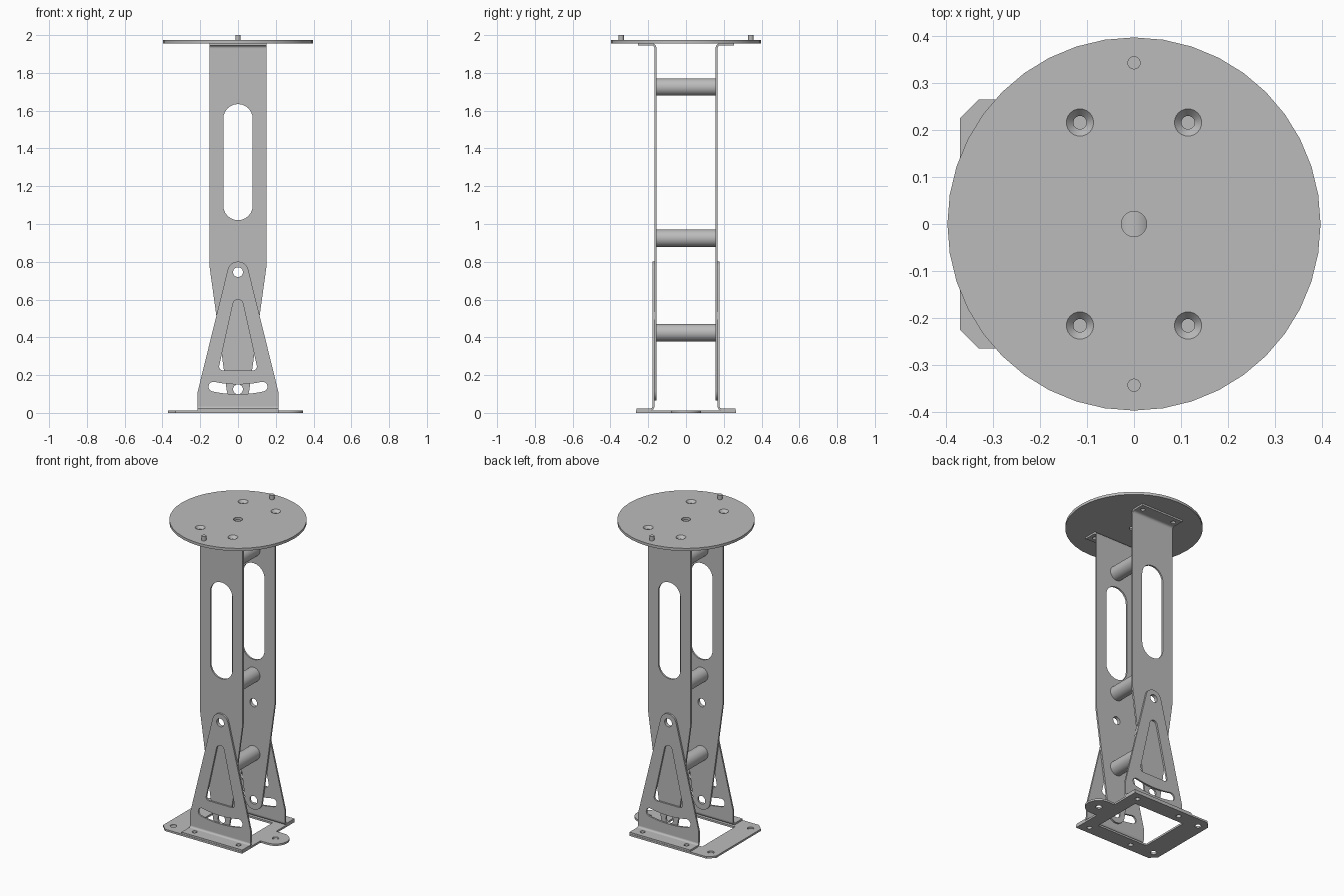
import bpy, bmesh
from math import sin, cos, radians, pi
from mathutils import Matrix, Vector

cube = bpy.data.objects.get("Cube")
if cube:
    bpy.data.objects.remove(cube, do_unlink=True)

steel = bpy.data.materials.new("plain grey metal")
steel.use_nodes = True
GREY = (0.5, 0.5, 0.5, 1)
steel.diffuse_color = GREY
steel.node_tree.nodes["Principled BSDF"].inputs["Base Color"].default_value = GREY

parts = []
FLAT = Matrix.Identity(4)                       # outline in x, y
UPRIGHT = Matrix.Rotation(pi / 2, 4, 'X')       # outline in x, z
SIDEWAYS = Matrix(((0, 0, 1, 0), (1, 0, 0, 0), (0, 1, 0, 0), (0, 0, 0, 1)))  # outline in y, z


def add(name, bm):
    bmesh.ops.recalc_face_normals(bm, faces=bm.faces)
    mesh = bpy.data.meshes.new(name)
    bm.to_mesh(mesh)
    bm.free()
    mesh.materials.clear()
    mesh.materials.append(steel)
    ob = bpy.data.objects.new(name, mesh)
    bpy.context.collection.objects.link(ob)
    parts.append(ob)


def arc(cx, cy, r, start, end, n=12):
    angles = [radians(start + (end - start) * i / n) for i in range(n + 1)]
    return [(cx + r * cos(a), cy + r * sin(a)) for a in angles]


def circle(cx, cy, r, n=24):
    return arc(cx, cy, r, 0, 360, n)[:-1]


def rect(x0, y0, x1, y1):
    return [(x0, y0), (x1, y0), (x1, y1), (x0, y1)]


def plate(name, loops, thick, frame, offset, turn=FLAT):
    """Flat sheet: first loop is the outline, the others are openings."""
    curve = bpy.data.curves.new(name, 'CURVE')
    curve.dimensions = '2D'
    curve.fill_mode = 'BOTH'
    curve.extrude = thick / 2
    for loop in loops:
        spline = curve.splines.new('POLY')
        spline.points.add(len(loop) - 1)
        for point, (u, v) in zip(spline.points, loop):
            point.co = (u, v, 0, 1)
        spline.use_cyclic_u = True
    temp = bpy.data.objects.new("outline", curve)
    bpy.context.collection.objects.link(temp)
    bpy.context.view_layer.update()
    shape = temp.evaluated_get(bpy.context.evaluated_depsgraph_get())
    mesh = bpy.data.meshes.new_from_object(shape)
    bm = bmesh.new()
    bm.from_mesh(mesh)
    bpy.data.objects.remove(temp, do_unlink=True)
    bpy.data.curves.remove(curve)
    bpy.data.meshes.remove(mesh)
    bmesh.ops.remove_doubles(bm, verts=bm.verts, dist=0.0001)
    bm.transform(turn @ Matrix.Translation(offset) @ frame)
    add(name, bm)


def rod(name, r, length, centre, frame, n=32):
    bm = bmesh.new()
    bmesh.ops.create_cone(bm, cap_ends=True, segments=n, radius1=r, radius2=r, depth=length)
    bm.transform(Matrix.Translation(centre) @ frame)
    add(name, bm)


def countersink(name, x, y, low, high, r_in, r_out, n=24):
    bm = bmesh.new()
    profile = [(r_out, high), (r_in, low), (r_out, low)]
    rings = [[bm.verts.new((x + r * cos(2 * pi * i / n), y + r * sin(2 * pi * i / n), z))
              for i in range(n)] for r, z in profile]
    for k in range(3):
        a, b = rings[k], rings[(k + 1) % 3]
        for i in range(n):
            j = (i + 1) % n
            bm.faces.new((a[i], a[j], b[j], b[i]))
    add(name, bm)


T = 0.011                    # sheet thickness
PIVOT, LOCK = 0.745, 0.125   # heights of the pivot and locking holes
SINK_X, SINK_Y = 0.115, 0.216

# Base plate with rounded tab and central opening
base = [(-.37, -.225), (-.33, -.265), (.214, -.265), (.214, -.08)]
base += arc(.265, 0, .08, -90, 90, 16)
base += [(.214, .08), (.214, .265), (-.33, .265), (-.37, .225)]
flange_holes = [circle(x, .216, .015) for x in (-.155, .155)]
base_holes = [circle(x, s * y, r) for s in (-1, 1)
              for x, y, r in ((-.315, .2, .019), (-.155, .216, .015), (.155, .216, .015))]
plate("base_plate", [base, rect(-.23, -.165, .13, .165), circle(.265, 0, .019)] + base_holes,
      .012, FLAT, (0, 0, .006))

# Column sheet: tapered foot, long slot, pivot and locking holes
column = arc(0, LOCK, .06, -172, -8) + [(.15, .77), (.15, 1.93), (-.15, 1.93), (-.15, .77)]
column_slot = arc(0, 1.557, .078, 0, 180) + arc(0, 1.098, .078, 180, 360)

# Tilt bracket: triangular sheet with a window and an arc slot about the pivot
bracket = arc(0, PIVOT, .056, 14, 166) + rect(-.214, .11, -.214, .035)[::3]
bracket += [(.214, .035), (.214, .11)]
window = arc(0, .573, .027, 13, 167) + arc(-.08, .245, .02, 167, 265) + arc(.08, .245, .02, 275, 373)
R, W, SWING = .62, .026, 12.1
end_x, end_z = R * sin(radians(SWING)), PIVOT - R * cos(radians(SWING))
arc_slot = (arc(0, PIVOT, R + W, 270 - SWING, 270 + SWING)
            + arc(end_x, end_z, W, SWING - 90, SWING + 90)[1:-1]
            + arc(0, PIVOT, R - W, 270 + SWING, 270 - SWING)
            + arc(-end_x, end_z, W, 90 - SWING, 270 - SWING)[1:-1])

for side, turn in (("rear", FLAT), ("front", Matrix.Rotation(pi, 4, 'Z'))):
    # Column sheet with its folded top flange
    plate(side + "_column", [column, column_slot, circle(0, PIVOT, .026), circle(0, LOCK, .026)],
          T, UPRIGHT, (0, .1615, 0), turn)
    bend = arc(.182, 1.93, .026, 180, 90, 8) + arc(.182, 1.93, .015, 90, 180, 8)
    plate(side + "_column_bend", [bend], .30, SIDEWAYS, (0, 0, 0), turn)
    plate(side + "_column_flange",
          [rect(-.15, .182, .15, .255)] + [circle(x, SINK_Y, .014) for x in (-SINK_X, SINK_X)],
          T, FLAT, (0, 0, 1.9505), turn)
    # Tilt bracket with its folded bottom flange
    plate(side + "_bracket", [bracket, window, arc_slot, circle(0, PIVOT, .026)],
          T, UPRIGHT, (0, .1725, 0), turn)
    bend = arc(.19, .035, .023, 180, 270, 8) + arc(.19, .035, .012, 270, 180, 8)
    plate(side + "_bracket_bend", [bend], .428, SIDEWAYS, (0, 0, 0), turn)
    plate(side + "_bracket_flange", [rect(-.214, .19, .214, .263)] + flange_holes,
          T, FLAT, (0, 0, .0175), turn)

# Spacer rods between the column sheets
for label, z in (("lower", .425), ("middle", .925), ("upper", 1.725)):
    rod(label + "_spacer", .046, .312, (0, 0, z), UPRIGHT)

# Round top plate with centre hole, countersunk holes and locating pins
LOW, HIGH = 1.956, 1.973
sinks = [(sx * SINK_X, sy * SINK_Y) for sx in (-1, 1) for sy in (-1, 1)]
plate("top_disc", [circle(0, 0, .397, 40), circle(0, 0, .027)]
      + [circle(x, y, .029) for x, y in sinks], HIGH - LOW, FLAT, (0, 0, (LOW + HIGH) / 2))
for i, (x, y) in enumerate(sinks, 1):
    countersink("countersink_%d" % i, x, y, LOW, HIGH, .014, .029)
for label, y in (("front", -.343), ("rear", .343)):
    rod(label + "_pin", .014, 2 - LOW, (0, y, (2 + LOW) / 2), FLAT, 24)

# Smooth the round surfaces, keep the sheet edges sharp
bpy.ops.object.select_all(action='DESELECT')
for ob in parts:
    ob.select_set(True)
bpy.context.view_layer.objects.active = parts[0]
bpy.ops.object.shade_smooth_by_angle(angle=radians(30))
